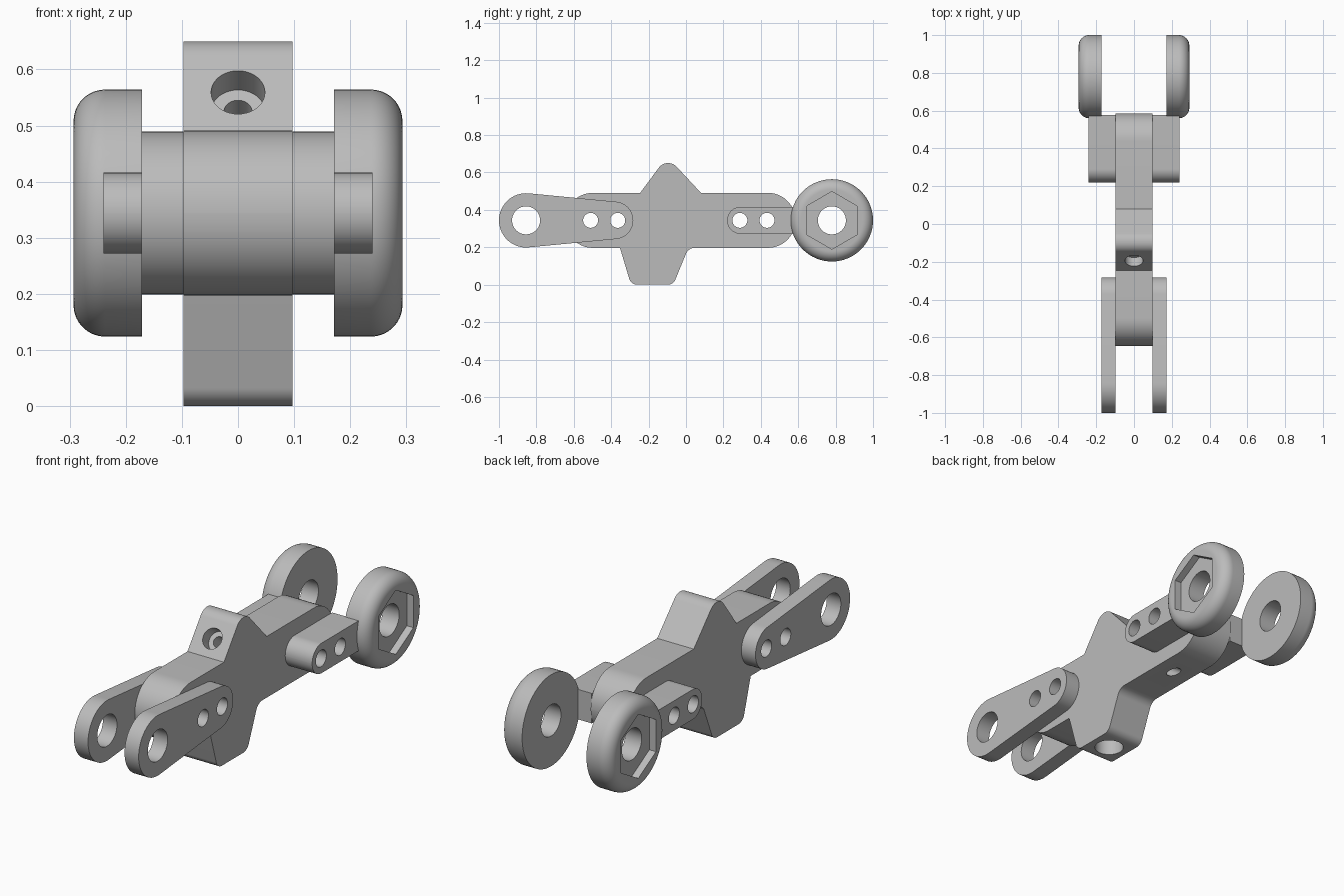
import bpy, bmesh, math
from mathutils import Vector, Matrix

old = bpy.data.objects.get("Cube")
if old:
    bpy.data.objects.remove(old, do_unlink=True)

grey = bpy.data.materials.new("light_grey")
grey.use_nodes = True
grey.diffuse_color = (0.5, 0.5, 0.5, 1)
grey.node_tree.nodes["Principled BSDF"].inputs["Base Color"].default_value = (0.5, 0.5, 0.5, 1)

AXIS = 0.344      # height of the centre line
HALF = 0.097      # half width of the body
PLATE = 0.172     # outer face of the front plates


def fillet(corners, steps=14):
    """Round each corner (u, v, radius) of a closed polygon."""
    out = []
    for i, (u, v, r) in enumerate(corners):
        p = Vector((u, v))
        if not r:
            out.append(p)
            continue
        a = (Vector(corners[i - 1][:2]) - p).normalized()
        b = (Vector(corners[(i + 1) % len(corners)][:2]) - p).normalized()
        half = a.angle(b) / 2
        centre = p + (a + b).normalized() * (r / math.sin(half))
        start = p + a * (r / math.tan(half)) - centre
        end = p + b * (r / math.tan(half)) - centre
        turn = start.angle_signed(end)
        for k in range(steps + 1):
            out.append(centre + Matrix.Rotation(-turn * k / steps, 2) @ start)
    return out


def arc(y, z, r, a0, a1, n):
    return [Vector((y + r * math.cos(a0 + (a1 - a0) * k / n),
                    z + r * math.sin(a0 + (a1 - a0) * k / n))) for k in range(n + 1)]


def circle(y, r, n=40):
    return arc(y, AXIS, r, math.pi / 2, math.pi * 2.5, n)[:-1]


def finish(name, bm):
    bmesh.ops.remove_doubles(bm, verts=bm.verts, dist=0.0005)
    bmesh.ops.recalc_face_normals(bm, faces=bm.faces)
    mesh = bpy.data.meshes.new(name)
    bm.to_mesh(mesh)
    bm.free()
    obj = bpy.data.objects.new(name, mesh)
    bpy.context.collection.objects.link(obj)
    mesh.materials.append(grey)
    return obj


def prism(name, outline, x0, x1):
    """Extrude a side outline (y, z) across the width."""
    bm = bmesh.new()
    face = bm.faces.new([bm.verts.new((x0, p.x, p.y)) for p in outline])
    new = bmesh.ops.extrude_face_region(bm, geom=[face])["geom"]
    bmesh.ops.translate(bm, vec=(x1 - x0, 0, 0),
                        verts=[g for g in new if isinstance(g, bmesh.types.BMVert)])
    return finish(name, bm)


def drill(start, direction, radius, length):
    """Round cutter beginning at a point and running along a direction."""
    d = Vector(direction).normalized()
    bm = bmesh.new()
    bmesh.ops.create_cone(
        bm, cap_ends=True, segments=40, radius1=radius, radius2=radius, depth=length,
        matrix=Matrix.Translation(Vector(start) + d * length / 2)
        @ d.to_track_quat('Z', 'Y').to_matrix().to_4x4())
    return finish("drill", bm)


def cut(obj, cutters):
    bpy.context.view_layer.objects.active = obj
    for c in cutters:
        c.hide_render = True
        mod = obj.modifiers.new("hole", 'BOOLEAN')
        mod.operation = 'DIFFERENCE'
        mod.solver = 'EXACT'
        mod.object = c
        bpy.ops.object.modifier_apply(modifier=mod.name)
        bpy.data.objects.remove(c, do_unlink=True)


def smooth(obj):
    bpy.ops.object.select_all(action='DESELECT')
    obj.select_set(True)
    bpy.context.view_layer.objects.active = obj
    bpy.ops.object.shade_smooth_by_angle(angle=math.radians(30))


def cross_holes(ys, r):
    return [prism("cross_drill", circle(y, r), -0.5, 0.5) for y in ys]


FRONT_PINS = (-0.51, -0.365)
REAR_PINS = (0.288, 0.433)

# Central body: rounded bar with a hump on top and a foot below
low, high = AXIS - 0.147, AXIS + 0.147
body = prism("body", fillet([
    (-0.645, low, 0.1465), (-0.353, low, 0), (-0.294, 0, 0.045), (-0.068, 0, 0.045),
    (0.013, low, 0.05), (0.585, low, 0.1465), (0.585, high, 0.1465), (0.08, high, 0),
    (-0.068, 0.65, 0.06), (-0.127, 0.65, 0.06), (-0.245, high, 0),
    (-0.645, high, 0.1465)]), -HALF, HALF)

# Slanted counterbored screw hole, blind foot hole, and pin holes
mouth, slant = Vector((0, -0.189, 0.555)), Vector((0, 0.8, -0.6))
cut(body, [drill(mouth - slant * 0.1, slant, 0.048, 0.15),
           drill(mouth, slant, 0.025, 0.9),
           drill((0, -0.18, -0.1), (0, 0, 1), 0.066, 0.3)]
    + cross_holes(FRONT_PINS + REAR_PINS, 0.04))
smooth(body)

# Tapered front plate outline: two arcs joined by their tangents
big_y, big_r, small_y, small_r = -0.855, 0.145, -0.382, 0.1
t = math.acos((big_r - small_r) / (small_y - big_y))
plate_outline = (arc(big_y, AXIS, big_r, t, 2 * math.pi - t, 32)
                 + arc(small_y, AXIS, small_r, -t, t, 28))

# Rear bar outline: rounded at the front, square at the back
bar_outline = fillet([(0.22, AXIS - 0.072, 0.0715), (0.577, AXIS - 0.072, 0),
                      (0.577, AXIS + 0.072, 0), (0.22, AXIS + 0.072, 0.0715)])

WHEEL_Y, WHEEL_OUT = 0.78, 0.293
for side, word in ((1, "left"), (-1, "right")):
    plate = prism(word + "_front_plate", plate_outline, side * HALF, side * PLATE)
    cut(plate, cross_holes((big_y,), 0.075) + cross_holes(FRONT_PINS, 0.04))
    smooth(plate)

    bar = prism(word + "_rear_bar", bar_outline, side * HALF, side * 0.24)
    cut(bar, cross_holes(REAR_PINS, 0.04))
    smooth(bar)

    # Wheel: lathed ring with a rounded outer rim and a hexagonal nut recess
    bm = bmesh.new()
    ring = fillet([(0.171, 0.075, 0), (0.171, 0.22, 0),
                   (WHEEL_OUT, 0.22, 0.056), (WHEEL_OUT, 0.075, 0)])
    vs = [bm.verts.new((side * p.x, WHEEL_Y, AXIS + p.y)) for p in ring]
    es = [bm.edges.new((vs[i - 1], vs[i])) for i in range(len(vs))]
    bmesh.ops.spin(bm, geom=vs + es, cent=(0, WHEEL_Y, AXIS), axis=(1, 0, 0),
                   angle=2 * math.pi, steps=64)
    wheel = finish(word + "_wheel", bm)
    cut(wheel, [prism("hex_cutter", circle(WHEEL_Y, 0.154, 6),
                      side * (WHEEL_OUT - 0.035), side * 0.4)])
    smooth(wheel)
